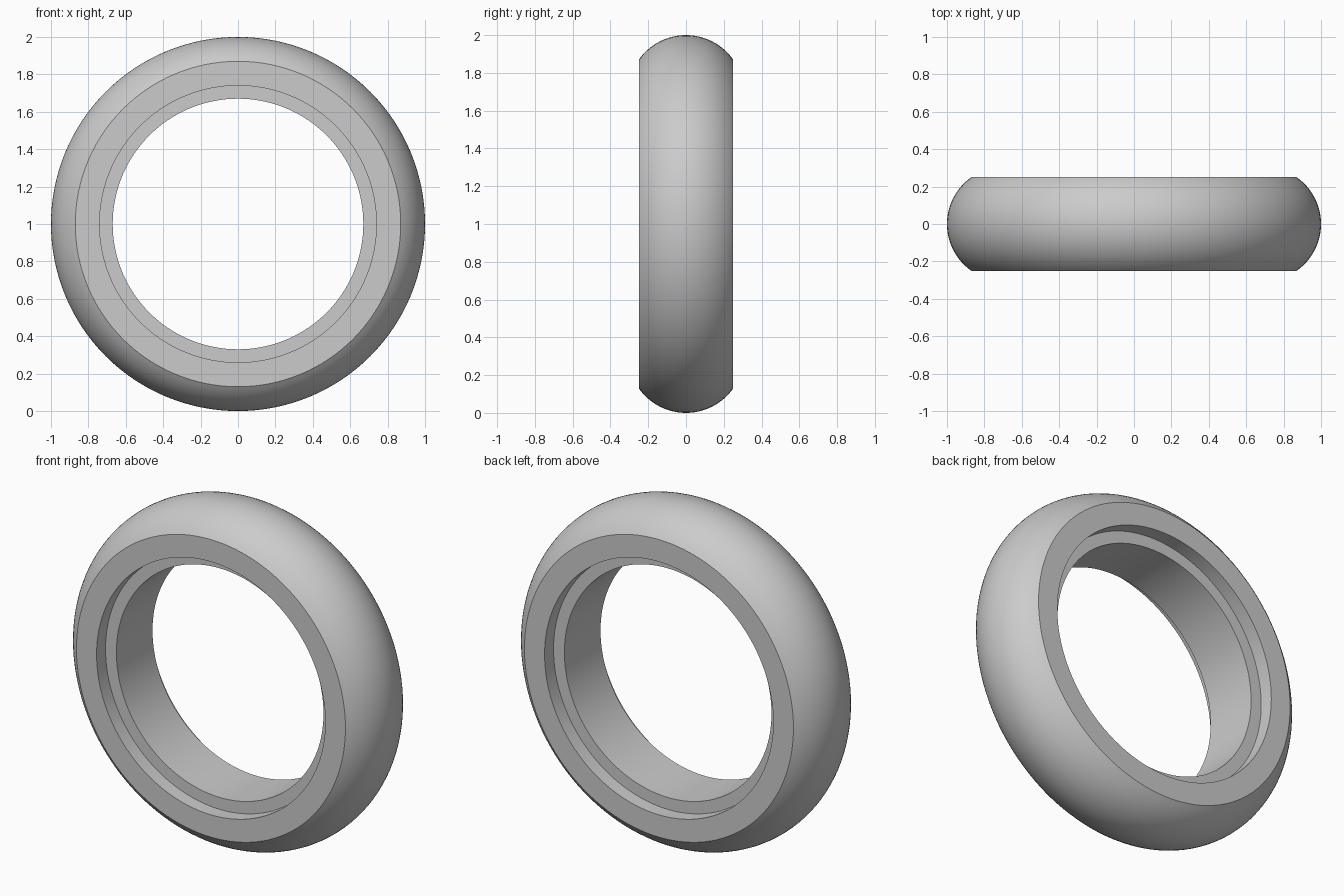
import bpy
import bmesh
import math
from mathutils import Matrix, Vector

cube = bpy.data.objects.get("Cube")
if cube:
    bpy.data.objects.remove(cube, do_unlink=True)

OUTER, SHOULDER, RABBET, BORE = 1.0, 0.87, 0.74, 0.67
HALF_WIDTH, LEDGE = 0.25, 0.167
SEGMENTS, ARC_STEPS = 128, 24

grey = bpy.data.materials.new("light_grey")
grey.use_nodes = True
colour = (0.6, 0.6, 0.6, 1)
grey.diffuse_color = colour
grey.node_tree.nodes["Principled BSDF"].inputs["Base Color"].default_value = colour

# Crowned outer edge: an arc through both shoulders and the outer radius
rise = OUTER - SHOULDER
arc_radius = (HALF_WIDTH ** 2 + rise ** 2) / (2 * rise)
arc_centre = OUTER - arc_radius
sweep = math.asin(HALF_WIDTH / arc_radius)
profile = []
for i in range(ARC_STEPS + 1):
    a = sweep * (2 * i / ARC_STEPS - 1)
    profile.append((arc_centre + arc_radius * math.cos(a), arc_radius * math.sin(a)))

# Flat sides, stepped recesses and bore
profile += [(RABBET, HALF_WIDTH), (RABBET, LEDGE), (BORE, LEDGE),
            (BORE, -LEDGE), (RABBET, -LEDGE), (RABBET, -HALF_WIDTH)]

# Revolve the closed profile around the y axis
bm = bmesh.new()
verts = [bm.verts.new((r, y, 0)) for r, y in profile]
edges = [bm.edges.new((v, verts[i - 1])) for i, v in enumerate(verts)]
bmesh.ops.spin(bm, geom=verts + edges, cent=(0, 0, 0), axis=(0, 1, 0),
               angle=math.tau, steps=SEGMENTS, use_merge=True)
bmesh.ops.remove_doubles(bm, verts=bm.verts, dist=0.0001)
bmesh.ops.recalc_face_normals(bm, faces=bm.faces)
bmesh.ops.transform(bm, matrix=Matrix.Translation(Vector((0, 0, OUTER))), verts=bm.verts)

mesh = bpy.data.meshes.new("ring")
bm.to_mesh(mesh)
bm.free()
mesh.materials.append(grey)
ring = bpy.data.objects.new("ring", mesh)
bpy.context.collection.objects.link(ring)

# Smooth curves with sharp rims
bpy.ops.object.select_all(action="DESELECT")
ring.select_set(True)
bpy.context.view_layer.objects.active = ring
bpy.ops.object.shade_smooth_by_angle(angle=math.radians(30))
